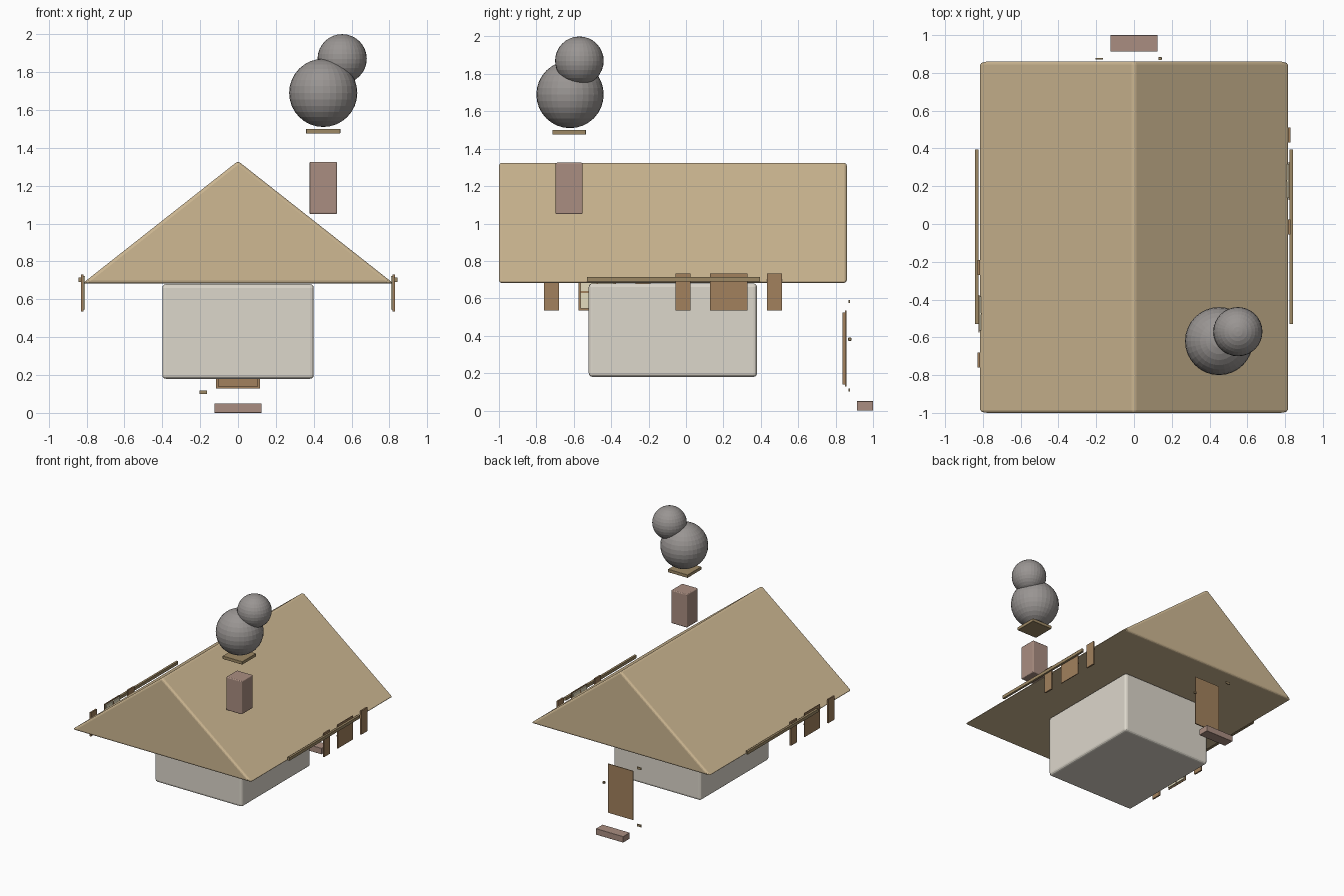
import bpy, bmesh

if "Cube" in bpy.data.objects:
    bpy.data.objects.remove(bpy.data.objects["Cube"])


def material(name, rgb):
    m = bpy.data.materials.new(name)
    m.diffuse_color = (*rgb, 1)
    m.use_nodes = True
    m.node_tree.nodes["Principled BSDF"].inputs["Base Color"].default_value = m.diffuse_color
    return m


WALL = material("plaster", (0.72, 0.68, 0.60))
ROOF = material("thatch", (0.62, 0.48, 0.29))
BRICK = material("brick", (0.40, 0.27, 0.22))
WOOD = material("wood", (0.36, 0.22, 0.11))
TRIM = material("trim", (0.34, 0.25, 0.13))
PANE = material("pane", (0.78, 0.72, 0.52))
SMOKE = material("smoke", (0.32, 0.30, 0.29))


def finish(name, bm, mat, bevel=0.0):
    bmesh.ops.recalc_face_normals(bm, faces=bm.faces)
    me = bpy.data.meshes.new(name)
    bm.to_mesh(me)
    bm.free()
    me.materials.append(mat)
    ob = bpy.data.objects.new(name, me)
    bpy.context.collection.objects.link(ob)
    if bevel:
        mod = ob.modifiers.new("Bevel", "BEVEL")
        mod.width = bevel
        mod.segments = 3
        mod.limit_method = "NONE"
    return ob


def box(name, x, y, z, mat, bevel=0.0):
    bm = bmesh.new()
    bmesh.ops.create_cube(bm, size=1)
    for v in bm.verts:
        v.co = [(r[0] + r[1]) / 2 + c * abs(r[1] - r[0]) for r, c in zip((x, y, z), v.co)]
    return finish(name, bm, mat, bevel)


def ball(name, centre, r):
    bm = bmesh.new()
    bmesh.ops.create_uvsphere(bm, u_segments=32, v_segments=16, radius=r)
    bmesh.ops.translate(bm, verts=bm.verts, vec=centre)
    return finish(name, bm, SMOKE)


# House body
box("house_body", (-0.4, 0.4), (-0.52, 0.38), (0.18, 0.68), WALL, 0.02)

# Gable roof: triangular profile extruded along y
bm = bmesh.new()
face = bm.faces.new([bm.verts.new((x, -1.0, z)) for x, z in ((-0.823, 0.682), (0.823, 0.682), (0, 1.33))])
ext = bmesh.ops.extrude_face_region(bm, geom=[face])
bmesh.ops.translate(bm, vec=(0, 1.86, 0), verts=[g for g in ext["geom"] if isinstance(g, bmesh.types.BMVert)])
finish("roof", bm, ROOF, 0.016)

# Chimney, cap and smoke
box("chimney", (0.378, 0.523), (-0.697, -0.553), (1.05, 1.325), BRICK, 0.007)
box("chimney_cap", (0.36, 0.54), (-0.715, -0.535), (1.475, 1.5), TRIM, 0.002)
ball("smoke_puff_large", (0.45, -0.62, 1.69), 0.18)
ball("smoke_puff_small", (0.55, -0.57, 1.87), 0.13)

# Back door with step, hinges and knob
box("door_panel", (-0.105, 0.105), (0.836, 0.851), (0.14, 0.525), WOOD)
box("door_frame", (-0.115, 0.115), (0.851, 0.857), (0.13, 0.535), WOOD)
box("door_step", (-0.125, 0.125), (0.913, 1.0), (0.0, 0.05), BRICK, 0.002)
for i, z in enumerate((0.11, 0.583)):
    box(f"door_hinge_{i}", (-0.203, -0.165), (0.87, 0.878), (z - 0.009, z + 0.009), TRIM)
box("door_knob", (0.129, 0.147), (0.867, 0.884), (0.373, 0.39), TRIM, 0.003)

# Windows, shutters and eave beam on each side
for side, s, yc in (("right", 1, 0.228), ("left", -1, -0.475)):
    def part(name, x0, x1, y0, y1, z0, z1, mat):
        xs = sorted((s * x0, s * x1))
        box(f"{side}_{name}", xs, (y0, y1), (z0, z1), mat)

    part("window_pane", 0.809, 0.818, yc - 0.09, yc + 0.09, 0.545, 0.722, PANE)
    part("window_frame", 0.818, 0.824, yc - 0.1, yc + 0.1, 0.535, 0.732, WOOD)
    part("window_bar_upright", 0.807, 0.818, yc - 0.004, yc + 0.004, 0.545, 0.722, WOOD)
    part("window_bar_cross", 0.807, 0.818, yc - 0.09, yc + 0.09, 0.629, 0.638, WOOD)
    for tag, d in (("front", -0.244), ("back", 0.244)):
        part(f"shutter_{tag}", 0.816, 0.828, yc + d - 0.04, yc + d + 0.04, 0.535, 0.732, WOOD)
    part("eave_beam", 0.824, 0.842, -0.53, 0.395, 0.69, 0.715, TRIM)
